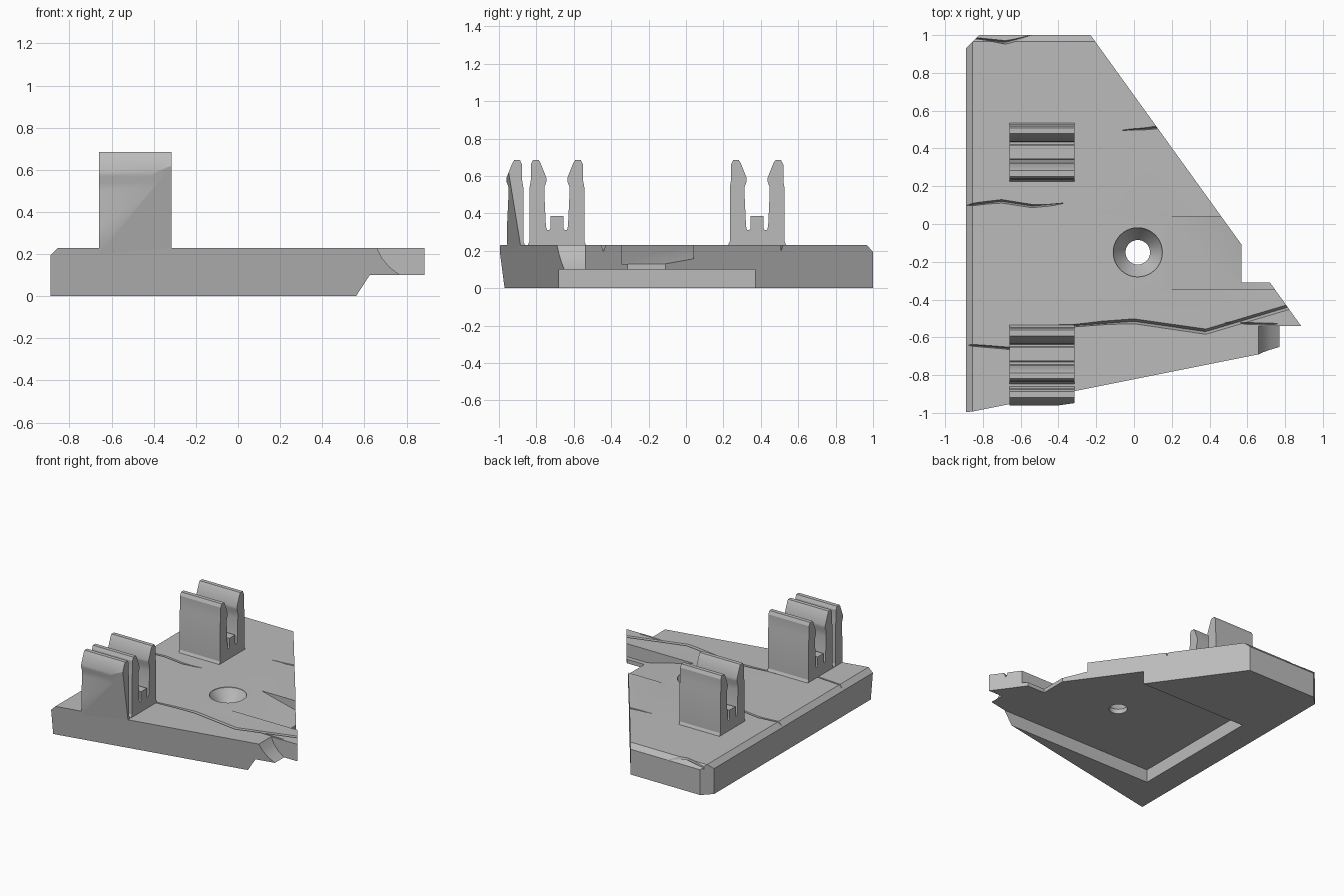
import bpy, bmesh, math
from mathutils import Vector

old = bpy.data.objects.get("Cube")
if old:
    bpy.data.objects.remove(old, do_unlink=True)

grey = bpy.data.materials.new("mid grey")
grey.use_nodes = True
COLOUR = (0.5, 0.5, 0.5, 1)
grey.diffuse_color = COLOUR
bsdf = next(n for n in grey.node_tree.nodes if n.type == 'BSDF_PRINCIPLED')
bsdf.inputs["Base Color"].default_value = COLOUR


def finish(name, bm):
    bmesh.ops.recalc_face_normals(bm, faces=bm.faces)
    me = bpy.data.meshes.new(name)
    bm.to_mesh(me)
    bm.free()
    me.materials.append(grey)
    ob = bpy.data.objects.new(name, me)
    bpy.context.collection.objects.link(ob)
    return ob


def loft(rings):
    """Closed solid through matching rings of points."""
    bm = bmesh.new()
    rows = [[bm.verts.new(p) for p in ring] for ring in rings]
    n = len(rows[0])
    for a, b in zip(rows, rows[1:]):
        for i in range(n):
            bm.faces.new((a[i], a[(i + 1) % n], b[(i + 1) % n], b[i]))
    bm.faces.new(rows[0])
    bm.faces.new(rows[-1])
    bmesh.ops.recalc_face_normals(bm, faces=bm.faces)
    return bm


def prism_x(profile, x0, x1):
    return loft([[(x, y, z) for y, z in profile] for x in (x0, x1)])


def prism_y(profile, y0, y1):
    return loft([[(x, y, z) for x, z in profile] for y in (y0, y1)])


def activate(ob):
    bpy.ops.object.select_all(action='DESELECT')
    ob.select_set(True)
    bpy.context.view_layer.objects.active = ob


def cut(target, bm):
    """Subtract a solid and discard the cutter."""
    cutter = finish("cutter", bm)
    cutter.hide_render = True
    activate(target)
    mod = target.modifiers.new("cut", 'BOOLEAN')
    mod.operation = 'DIFFERENCE'
    mod.solver = 'EXACT'
    mod.object = cutter
    bpy.ops.object.modifier_apply(modifier=mod.name)
    bpy.data.objects.remove(cutter, do_unlink=True)


def crack(points, bottom=0.195):
    """V-shaped zigzag groove; points are x, y, half width."""
    return loft([[(x, y + 2 * w, 0.27), (x, y - 2 * w, 0.27), (x, y, bottom)]
                 for x, y, w in points])


# Base slab, with the front wall leaning in towards the bottom
TOP = 0.23
outline = [(-.89, -1), (.77, -.668), (.77, -.54), (.885, -.54), (.72, -.31),
           (.57, -.31), (.57, -.11), (-.23, 1), (-.82, 1), (-.89, .93)]
lower = [(x, y + (.03 if i < 2 else 0), 0) for i, (x, y) in enumerate(outline)]
slab = finish("base_slab", loft([lower, [(x, y, TOP) for x, y in outline]]))

# Chamfers on the left and back top edges
cut(slab, prism_y([(-.95, .135), (-.83, .255), (-.95, .255)], -1.2, 1.2))
cut(slab, prism_x([(1.04, .15), (1.04, .26), (.94, .26)], -1.2, 1.2))
# Recess under the slab, open to the right
cut(slab, prism_x([(-.68, -.1), (.37, -.1), (.37, .1), (-.68, .1)], -.69, 1.3))
# Ramp sinking towards the right edge
cut(slab, prism_y([(.13, .24), (.17, .23), (.57, .13), (1.1, .13), (1.1, .3), (.13, .3)],
                  -.345, .04))
# Curved broken corner
cut(slab, prism_y([(.655, .3), (.66, .23), (.685, .18), (.72, .138), (.77, .1),
                   (.9, .05), (.9, .3)], -.9, -.541))
# Countersunk screw hole
hole = [(.13, .3), (.13, .222), (.12, .205), (.065, .135), (.065, -.05)]
cut(slab, loft([[(.02 + r * math.cos(a * math.pi / 20), -.15 + r * math.sin(a * math.pi / 20), z)
                 for a in range(40)] for r, z in hole]))

# Surface cracks
cracks = [
    ([(-.45, -.54, .002), (-.315, -.538, .007), (0, -.515, .014),
      (.38, -.57, .015), (.8, -.445, .015), (.95, -.40, .015)], .195),
    ([(.48, -.522, .001), (.6, -.526, .007), (.76, -.528, .003)], .205),
    ([(-.89, .098, .006), (-.7, .12, .011), (-.54, .095, .010), (-.375, .11, .001)], .2),
    ([(-.89, -.64, .006), (-.6, -.664, .009)], .205),
    ([(-.065, .495, .001), (.05, .503, .006), (.2, .516, .011)], .2),
    ([(-.86, .985, .003), (-.68, .962, .010), (-.54, 1.0, .006)], .19),
]
for points, bottom in cracks:
    cut(slab, crack(points, bottom))

# Gripping clips: mirrored legs with inward barbs and a low centre block
X0, X1 = -.66, -.315
leg = [(.059, .33), (.067, .50), (.067, .54), (.056, .57), (.056, .59), (.088, .67),
       (.098, .685), (.128, .685), (.14, .66), (.14, .575), (.146, .54),
       (.146, .25), (.156, .23), (.156, .2)]
half = [(.035, .385), (.035, .32), (.041, .31), (.053, .31)] + leg
clip = half + [(-y, z) for y, z in reversed(half)]
parts = [slab]
for name, centre in (("back_clip", .38), ("front_clip", -.69)):
    parts.append(finish(name, prism_x([(y + centre, z) for y, z in clip], X0, X1)))

# Single leg at the front edge, trimmed by a slanting plane
bm = prism_x([(y - 1.016, z) for y, z in [(.06, .2)] + leg], X0, X1)
a, b, c = Vector((X1, -.885, .23)), Vector((X1, -.945, .6)), Vector((X0, -.955, .23))
normal = (b - a).cross(c - a).normalized()
if normal.y > 0:
    normal.negate()
bmesh.ops.bisect_plane(bm, geom=bm.verts[:] + bm.edges[:] + bm.faces[:],
                       plane_co=a, plane_no=normal, clear_outer=True)
bmesh.ops.holes_fill(bm, edges=[e for e in bm.edges if e.is_boundary], sides=0)
parts.append(finish("front_single_leg", bm))

for ob in parts:
    activate(ob)
    bpy.ops.object.shade_smooth_by_angle(angle=math.radians(22))
